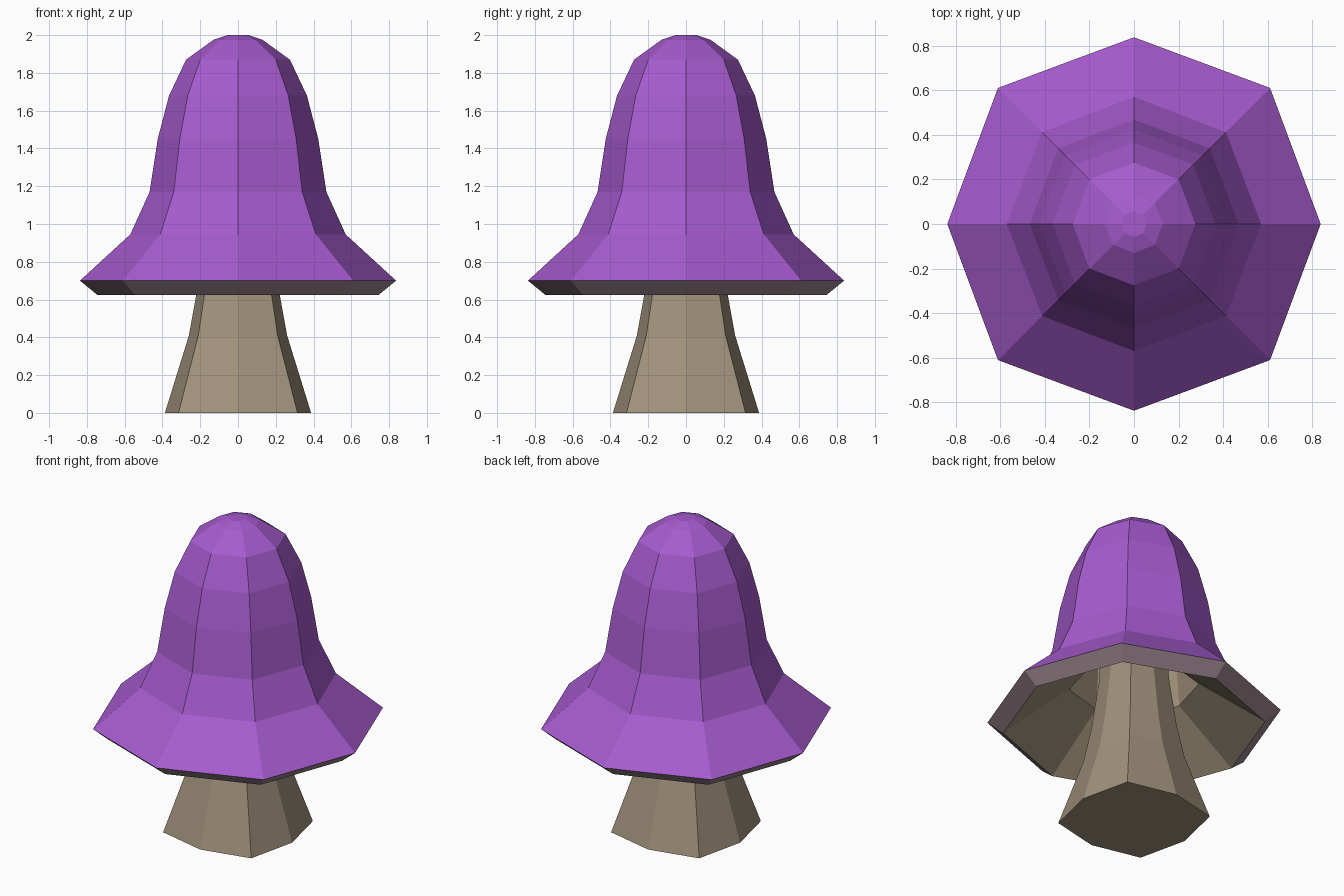
import bpy, bmesh, math

if "Cube" in bpy.data.objects:
    bpy.data.objects.remove(bpy.data.objects["Cube"])


def material(name, srgb):
    m = bpy.data.materials.new(name)
    lin = [((c / 255 + 0.055) / 1.055) ** 2.4 for c in srgb]
    m.diffuse_color = (*lin, 1)
    m.use_nodes = True
    m.node_tree.nodes["Principled BSDF"].inputs["Base Color"].default_value = m.diffuse_color
    return m


purple = material("cap purple", (166, 91, 206))
mauve = material("rim mauve", (158, 136, 145))
beige = material("stem beige", (161, 146, 124))


def octagon_lathe(name, rings, mats, pick=lambda row: 0):
    """Stack eight-sided rings (axis radius, diagonal x offset, z) and cap both ends."""
    bm = bmesh.new()
    loops = []
    for r, d, z in rings:
        loop = []
        for i in range(8):
            a = i * math.pi / 4
            rad = d * math.sqrt(2) if i % 2 else r
            loop.append(bm.verts.new((rad * math.cos(a), rad * math.sin(a), z)))
        loops.append(loop)
    for row in range(len(loops) - 1):
        lo, hi = loops[row], loops[row + 1]
        for i in range(8):
            j = (i + 1) % 8
            f = bm.faces.new((lo[i], lo[j], hi[j], hi[i]))
            f.material_index = pick(row)
    bm.faces.new(loops[0][::-1]).material_index = pick(0)
    bm.faces.new(loops[-1]).material_index = pick(len(loops) - 2)
    bmesh.ops.recalc_face_normals(bm, faces=bm.faces)
    me = bpy.data.meshes.new(name)
    bm.to_mesh(me)
    bm.free()
    for m in mats:
        me.materials.append(m)
    ob = bpy.data.objects.new(name, me)
    bpy.context.collection.objects.link(ob)
    return ob


# Flared stem, reaching up into the hollow cap
octagon_lathe("stem", [
    (0.387, 0.315, 0.0), (0.26, 0.21, 0.41), (0.22, 0.177, 0.63),
    (0.18, 0.145, 0.95), (0.17, 0.135, 1.25)], [beige])

# Bell cap: hollow underside (rows 0-2), bevelled rim (row 2), outer skin above
octagon_lathe("cap", [
    (0.32, 0.25, 1.25), (0.345, 0.27, 0.90), (0.745, 0.545, 0.625),
    (0.837, 0.61, 0.70), (0.57, 0.412, 0.945), (0.468, 0.34, 1.17),
    (0.425, 0.308, 1.45), (0.365, 0.266, 1.68), (0.275, 0.2, 1.87),
    (0.13, 0.093, 1.975), (0.057, 0.041, 2.0)],
    [purple, mauve, beige],
    lambda row: 2 if row < 2 else 1 if row == 2 else 0)
